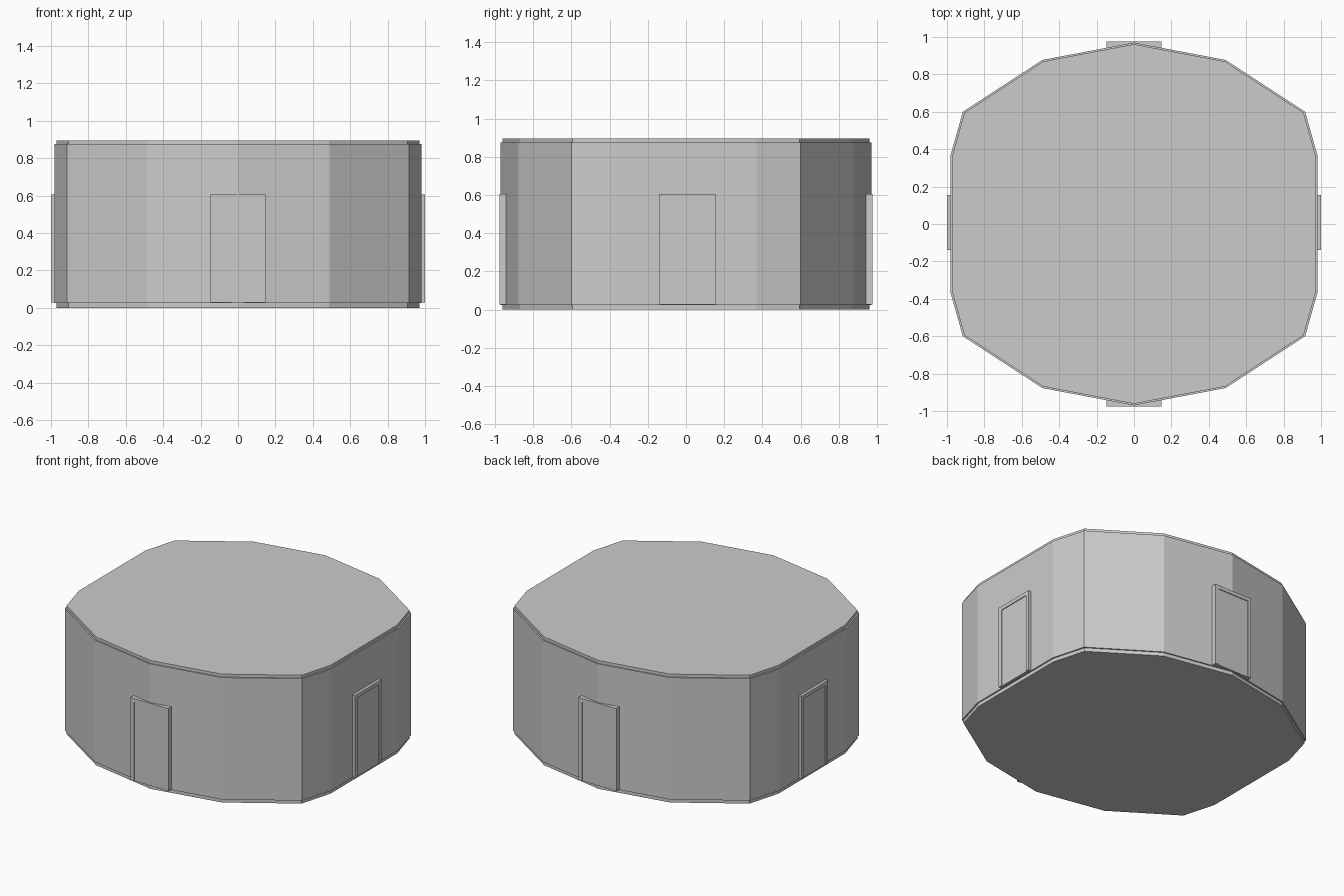
import bpy, bmesh
from math import pi
from mathutils import Matrix, Vector

if "Cube" in bpy.data.objects:
    bpy.data.objects.remove(bpy.data.objects["Cube"])

# One quarter of the plan outline, mirrored into a 14-sided footprint
QUARTER = [(0.98, 0.37), (0.915, 0.60), (0.49, 0.877), (0, 0.97)]
right = [(x, -y) for x, y in reversed(QUARTER)] + QUARTER
OUTLINE = right + [(-x, y) for x, y in reversed(right[1:-1])]


def make_object(name, bm):
    bmesh.ops.recalc_face_normals(bm, faces=bm.faces)
    mesh = bpy.data.meshes.new(name)
    bm.to_mesh(mesh)
    bm.free()
    obj = bpy.data.objects.new(name, mesh)
    bpy.context.collection.objects.link(obj)
    return obj


def prism(name, points, vector):
    """Extrude a closed 3D profile along a vector."""
    bm = bmesh.new()
    face = bm.faces.new([bm.verts.new(p) for p in points])
    new = bmesh.ops.extrude_face_region(bm, geom=[face], use_keep_orig=True)
    verts = [g for g in new["geom"] if isinstance(g, bmesh.types.BMVert)]
    bmesh.ops.translate(bm, verts=verts, vec=Vector(vector))
    return make_object(name, bm)


def slab(name, z0, z1, inset):
    s = 1 - inset
    return prism(name, [(x * s, y * s, z0) for x, y in OUTLINE], (0, 0, z1 - z0))


# Floor and roof slabs, set slightly inside the wall face
slab("floor_slab", 0.0, 0.027, 0.009)
slab("roof_slab", 0.86, 0.895, 0.009)

# Wall ring between the slabs
bm = bmesh.new()
rings = [[bm.verts.new((x * s, y * s, z)) for x, y in OUTLINE]
         for s, z in ((1, 0.025), (1, 0.875), (0.96, 0.875), (0.96, 0.025))]
n = len(OUTLINE)
for a, b in zip(rings, rings[1:] + rings[:1]):
    for i in range(n):
        j = (i + 1) % n
        bm.faces.new((a[i], a[j], b[j], b[i]))
make_object("wall", bm)


# Doors: a frame profile and a recessed panel, turned onto each side
def door(side, angle, reach, centre):
    w, top, t, z0 = 0.146, 0.605, 0.026, 0.027
    back = -reach + 0.05
    frame = [(-w, z0), (-w, top), (w, top), (w, z0),
             (w - t, z0), (w - t, top - t), (t - w, top - t), (t - w, z0)]
    panel = [(t - w, z0), (t - w, top - t), (w - t, top - t), (w - t, z0)]
    place = Matrix.Translation((*centre, 0)) @ Matrix.Rotation(angle, 4, 'Z')
    for part, profile, front in (("frame", frame, reach), ("panel", panel, reach - 0.0055)):
        obj = prism(f"{side}_door_{part}", [(x, back, z) for x, z in profile],
                    (0, -front - back, 0))
        obj.data.transform(place)


door("front", 0, 0.977, (0, 0))
door("back", pi, 0.977, (0, 0))
door("right", pi / 2, 1.0, (0, 0.008))
door("left", -pi / 2, 1.0, (0, 0.008))
